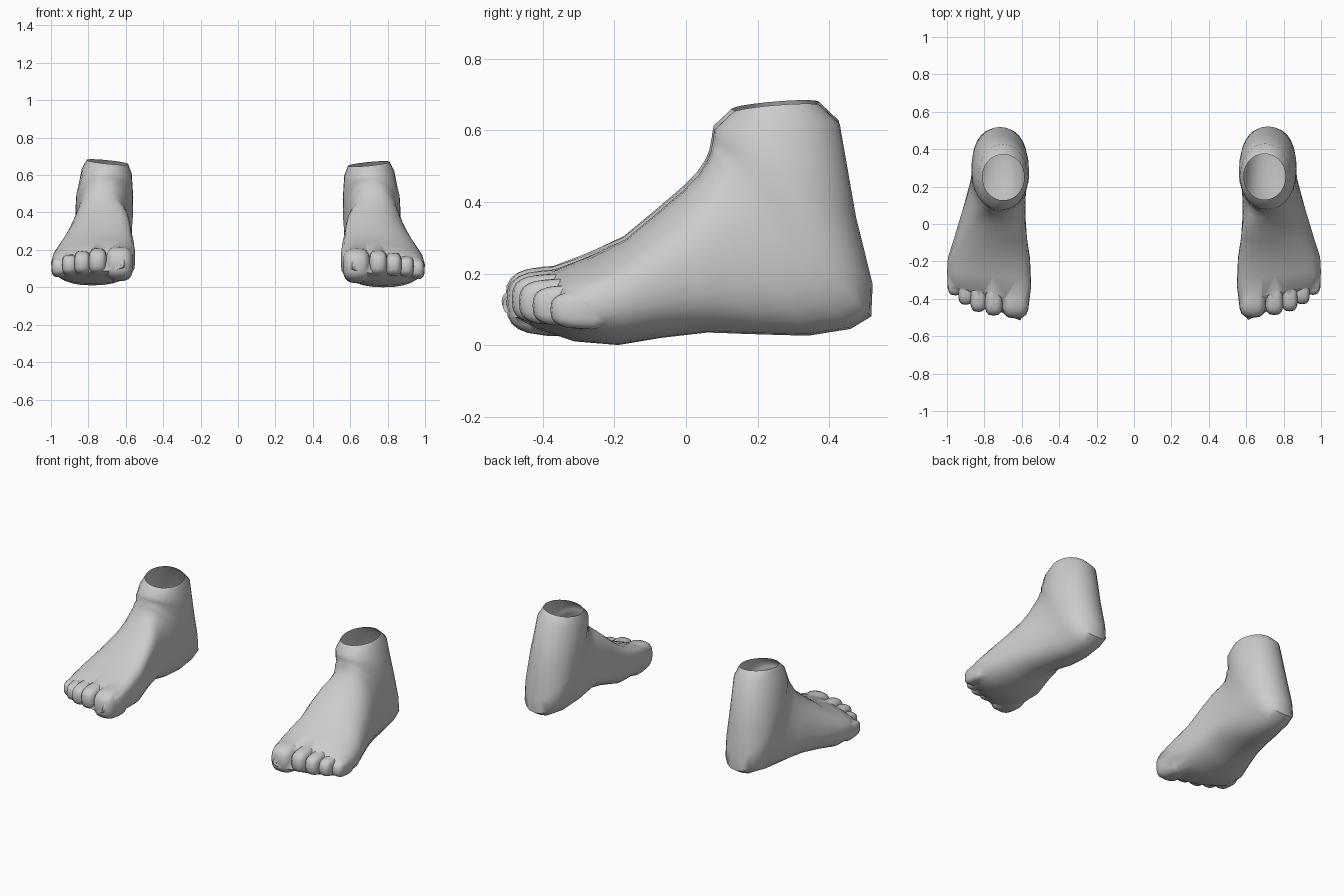
import bpy, bmesh, math

if "Cube" in bpy.data.objects:
    bpy.data.objects.remove(bpy.data.objects["Cube"])

skin = bpy.data.materials.new("plain grey")
skin.diffuse_color = (0.6, 0.6, 0.6, 1)
skin.use_nodes = True
skin.node_tree.nodes["Principled BSDF"].inputs["Base Color"].default_value = skin.diffuse_color
N = 28

# Rings from toes to ankle: top y, z; bottom y, z; inner x, outer x
RINGS = [
    (-.44, .15, -.44, .075, .61, .94),
    (-.385, .2, -.4, .045, .565, .985),
    (-.28, .243, -.31, .01, .55, 1),
    (-.17, .295, -.19, 0, .556, .995),
    (-.08, .37, -.07, .02, .572, .962),
    (-.01, .43, .06, .035, .58, .93),
    (.035, .475, .2, .03, .58, .9),
    (.058, .51, .34, .026, .576, .875),
    (.068, .535, .46, .045, .572, .868),
    (.072, .555, .518, .08, .566, .868),
    (.075, .57, .522, .17, .562, .87),
    (.076, .58, .475, .36, .56, .866),
    (.08, .605, .43, .62, .568, .835),
    (.13, .652, .375, .672, .587, .81),
]
# Toes, big to little: centre x, y, z; half width and half height
TOES = [
    (.634, -.39, .118, .074, .092),
    (.75, -.4, .128, .049, .07),
    (.832, -.385, .12, .044, .064),
    (.9, -.35, .11, .041, .057),
    (.955, -.298, .098, .043, .053),
]


def spow(v, p):
    return math.copysign(abs(v) ** p, v)


def clamp(v):
    return max(0, min(1, v))


def new_object(name, bm):
    bmesh.ops.recalc_face_normals(bm, faces=bm.faces)
    me = bpy.data.meshes.new(name)
    bm.to_mesh(me)
    bm.free()
    me.materials.append(skin)
    ob = bpy.data.objects.new(name, me)
    bpy.context.collection.objects.link(ob)
    return ob


def foot_body(name):
    bm = bmesh.new()
    loops = []
    for ty, tz, by, bz, xi, xo in RINGS:
        ridge = -.09 * clamp((.3 - by) / .3)       # instep leans inward
        slant = .25 * clamp(-.15 - ty)             # toe line runs back outward
        wide = .5 - .14 * clamp(1 - abs(by) / .4)  # height of widest point
        square = 2.4 if bz < .15 else 2.05
        arch = .06 * math.exp(-((by - .02) / .12) ** 2) if bz < .15 else 0
        tilt = .1 if bz > .5 else 0                # rim is higher outside
        loop = []
        for i in range(N):
            a = 2 * math.pi * i / N
            c, s = spow(math.cos(a), 2 / square), spow(math.sin(a), 2 / square)
            t = wide + s * ((1 - wide) if s > 0 else wide)
            x = (xi + xo) / 2 + (xo - xi) / 2 * c + ridge * max(0, s) ** 2.2
            x = max(x, xi)
            y = by + (ty - by) * t + slant * c
            z = bz + (tz - bz) * t + arch * max(0, -s) * max(0, -c) + tilt * (x - .72)
            loop.append(bm.verts.new((x, y, z)))
        loops.append(loop)
    for a, b in zip(loops, loops[1:]):
        for i in range(N):
            j = (i + 1) % N
            bm.faces.new((a[i], a[j], b[j], b[i]))
    bm.faces.new(loops[0])
    bm.faces.new(loops[-1])
    return new_object(name, bm)


def toe(x, y, z, rx, rz):
    bm = bmesh.new()
    bmesh.ops.create_uvsphere(bm, u_segments=16, v_segments=10, radius=1)
    for v in bm.verts:
        p = [spow(k, .65) for k in v.co]
        v.co = (x + rx * p[0], y + (rx + .038) * p[1], z + rz * p[2] * (1 + .12 * p[1]))
    return new_object("toe", bm)


# Right foot: body joined with toes
foot = foot_body("right_foot")
bpy.context.view_layer.objects.active = foot
for spec in TOES:
    part = toe(*spec)
    mod = foot.modifiers.new("join_toe", 'BOOLEAN')
    mod.operation, mod.solver, mod.object = 'UNION', 'EXACT', part
    bpy.ops.object.modifier_apply(modifier=mod.name)
    bpy.data.objects.remove(part)

# Open the ankle
bm = bmesh.new()
bm.from_mesh(foot.data)
lid = [f for f in bm.faces if f.calc_center_median().z > .64 and f.normal.z > .9]
bmesh.ops.delete(bm, geom=lid, context='FACES')
bm.to_mesh(foot.data)
bm.free()

# Left foot: mirrored copy, set slightly higher
bm = bmesh.new()
bm.from_mesh(foot.data)
for v in bm.verts:
    v.co.x *= -1
    v.co.y -= .003
    v.co.z += .01
bmesh.ops.reverse_faces(bm, faces=bm.faces)
left = new_object("left_foot", bm)

# Smooth shading with creases between the toes
for ob in (foot, left):
    bpy.ops.object.select_all(action='DESELECT')
    ob.select_set(True)
    bpy.context.view_layer.objects.active = ob
    bpy.ops.object.shade_smooth_by_angle(angle=math.radians(50))
